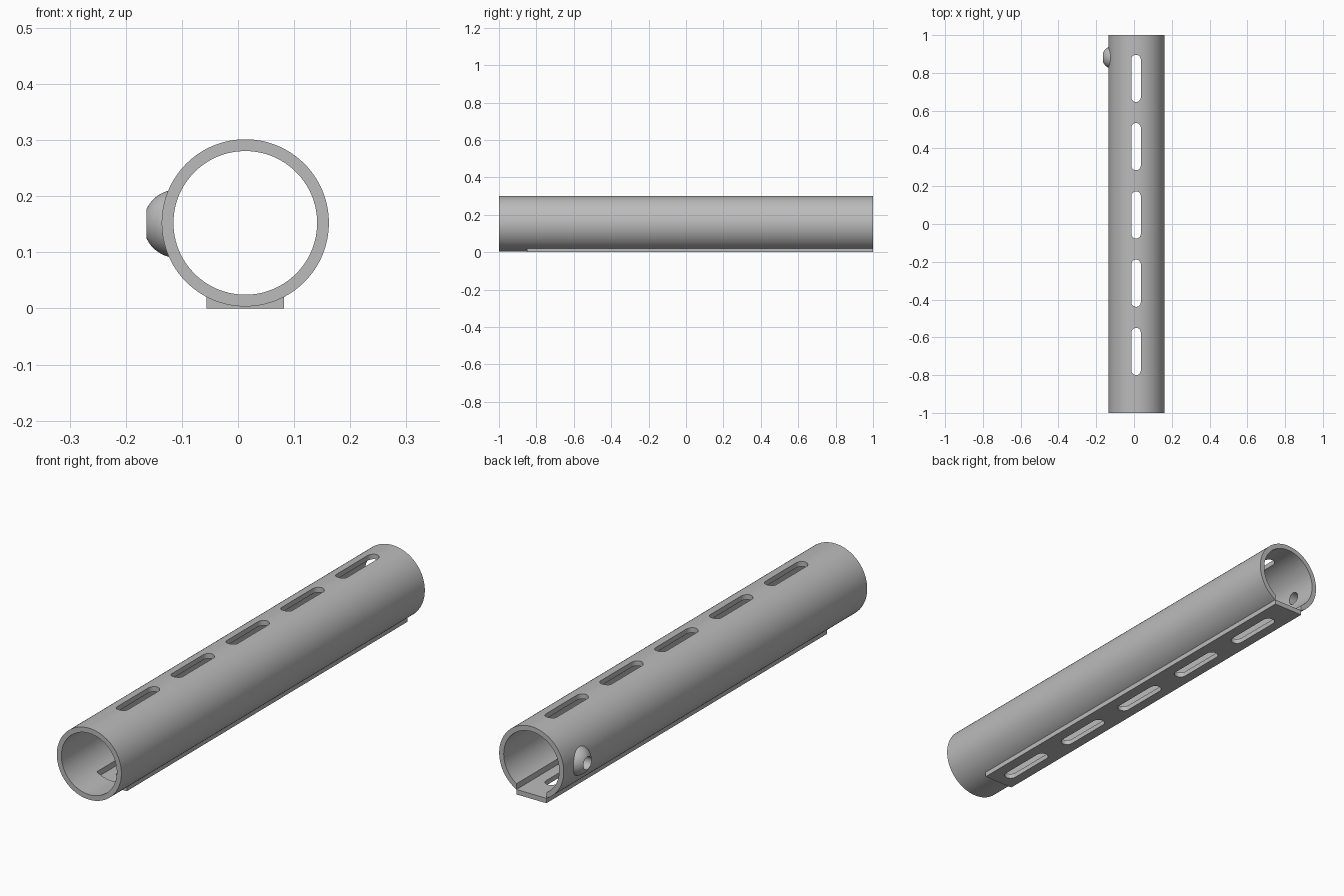
import bpy
import bmesh
from math import radians, pi
from mathutils import Matrix, Vector

if "Cube" in bpy.data.objects:
    bpy.data.objects.remove(bpy.data.objects["Cube"], do_unlink=True)

CX, CZ = 0.013, 0.1525             # tube axis
R_OUT, R_IN = 0.149, 0.128
HALF_W, PLATE_TOP, PLATE_START = 0.069, 0.0205, -0.85
DOME = Vector((-0.108, 0.882, 0.151))
SLOT_YS = [0.771 - 0.3615 * i for i in range(5)]

grey = bpy.data.materials.new("plain grey")
grey.use_nodes = True
colour = (0.5, 0.5, 0.5, 1)
grey.diffuse_color = colour
grey.node_tree.nodes["Principled BSDF"].inputs["Base Color"].default_value = colour


def make(name, bm):
    mesh = bpy.data.meshes.new(name)
    bmesh.ops.recalc_face_normals(bm, faces=bm.faces)
    bm.to_mesh(mesh)
    bm.free()
    mesh.materials.append(grey)
    obj = bpy.data.objects.new(name, mesh)
    bpy.context.collection.objects.link(obj)
    return obj


def box(name, lo, hi):
    bm = bmesh.new()
    size = [b - a for a, b in zip(lo, hi)]
    mid = [(a + b) / 2 for a, b in zip(lo, hi)]
    bmesh.ops.create_cube(bm, size=1, matrix=Matrix.Translation(mid) @ Matrix.Diagonal((*size, 1)))
    return make(name, bm)


def rod(name, radius, length, centre, axis, sides=128):
    bm = bmesh.new()
    turn = Matrix.Rotation(pi / 2, 4, axis)
    bmesh.ops.create_cone(bm, cap_ends=True, segments=sides, radius1=radius, radius2=radius,
                          depth=length, matrix=Matrix.Translation(centre) @ turn)
    return make(name, bm)


def slot_cutter():
    # Five upright pins with rounded ends, stretched along the tube
    bm = bmesh.new()
    for y in SLOT_YS:
        pin = bmesh.ops.create_cone(bm, cap_ends=True, segments=32, radius1=0.025, radius2=0.025,
                                    depth=1, matrix=Matrix.Rotation(pi / 32, 4, "Z"))
        for v in pin["verts"]:
            v.co += Vector((CX - 0.002, y + (0.1 if v.co.y > 0 else -0.1), CZ))
    return make("slot_cutter", bm)


def cut(obj, *cutters):
    for cutter in cutters:
        mod = obj.modifiers.new("cut", "BOOLEAN")
        mod.operation, mod.solver, mod.object = "DIFFERENCE", "EXACT", cutter
    bpy.context.view_layer.update()
    mesh = bpy.data.meshes.new_from_object(obj.evaluated_get(bpy.context.evaluated_depsgraph_get()))
    obj.modifiers.clear()
    obj.data = mesh


# Cutters
bore = rod("bore_cutter", R_IN, 2.4, (CX, 0, CZ), "X")
slots = slot_cutter()
groove = box("groove_cutter", (CX - HALF_W, PLATE_START, -0.1), (CX + HALF_W, 1.2, 0.08))
hole = rod("hole_cutter", 0.0265, 0.3, DOME, "Y", 48)

# Slotted tube, open along the bottom where the plate sits
tube = rod("tube", R_OUT, 2, (CX, 0, CZ), "X")
cut(tube, bore, groove, slots, hole)

# Flat base plate with matching slots
plate = box("base_plate", (CX - HALF_W, PLATE_START, 0), (CX + HALF_W, 1, PLATE_TOP))
cut(plate, slots)

# Domed side boss with a drilled hole
bm = bmesh.new()
bmesh.ops.create_uvsphere(bm, u_segments=48, v_segments=32, radius=0.061,
                          matrix=Matrix.Translation(DOME) @ Matrix.Rotation(pi / 2, 4, "Y"))
boss = make("side_boss", bm)
cut(boss, bore, hole)

for cutter in (bore, slots, groove, hole):
    bpy.data.objects.remove(cutter, do_unlink=True)

for obj in (tube, plate, boss):
    bpy.ops.object.select_all(action="DESELECT")
    obj.select_set(True)
    bpy.context.view_layer.objects.active = obj
    bpy.ops.object.shade_smooth_by_angle(angle=radians(30))
